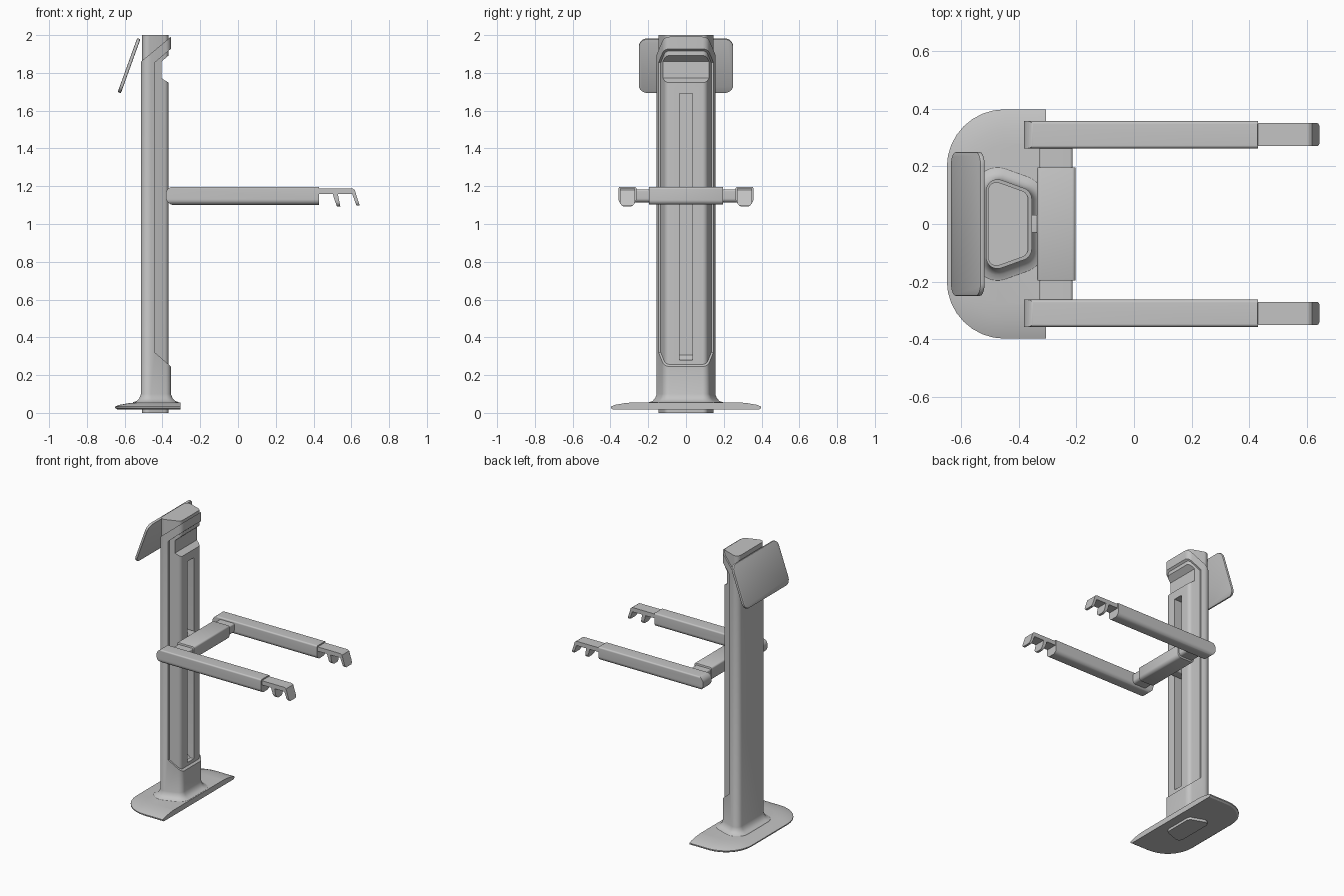
import bpy, bmesh, math
from mathutils import Vector, Matrix

cube = bpy.data.objects.get("Cube")
if cube:
    bpy.data.objects.remove(cube, do_unlink=True)

grey = bpy.data.materials.new("plain grey")
grey.use_nodes = True
colour = (0.55, 0.55, 0.55, 1)
grey.diffuse_color = colour
grey.node_tree.nodes["Principled BSDF"].inputs["Base Color"].default_value = colour
parts = []


def rounded(corners, off=0.0, steps=8):
    """Convex counter-clockwise outline of (x, y, radius) corners, grown by off."""
    pts = []
    n = len(corners)
    for i, (x, y, r) in enumerate(corners):
        p = Vector((x, y))
        a = (p - Vector(corners[i - 1][:2])).normalized()
        b = (Vector(corners[(i + 1) % n][:2]) - p).normalized()
        na, nb = Vector((a.y, -a.x)), Vector((b.y, -b.x))
        dot = max(-1, min(1, na.dot(nb)))
        centre = p - (na + nb) * (r / (1 + dot))
        start, turn = math.atan2(na.y, na.x), math.acos(dot)
        for k in range(steps + 1):
            t = start + turn * k / steps
            pts.append(centre + (r + off) * Vector((math.cos(t), math.sin(t))))
    return pts


def rect(u0, u1, v0, v1, low, high=None):
    high = low if high is None else high
    return rounded([(u0, v0, low), (u1, v0, low), (u1, v1, high), (u0, v1, high)])


def loft(name, rings):
    """Skin rings of equal point count and cap both ends."""
    bm = bmesh.new()
    rows = [[bm.verts.new(p) for p in ring] for ring in rings]
    n = len(rows[0])
    for lo, hi in zip(rows, rows[1:]):
        for i in range(n):
            j = (i + 1) % n
            bm.faces.new((lo[i], lo[j], hi[j], hi[i]))
    bm.faces.new(rows[0][::-1])
    bm.faces.new(rows[-1])
    bmesh.ops.recalc_face_normals(bm, faces=bm.faces)
    mesh = bpy.data.meshes.new(name)
    bm.to_mesh(mesh)
    bm.free()
    mesh.materials.append(grey)
    ob = bpy.data.objects.new(name, mesh)
    bpy.context.collection.objects.link(ob)
    parts.append(ob)
    return ob


PLACE = {"x": lambda u, v, w: (w, u, v),
         "y": lambda u, v, w: (u, w, v),
         "z": lambda u, v, w: (u, v, w)}


def prism(name, pts, axis, lo, hi):
    return loft(name, [[PLACE[axis](p[0], p[1], w) for p in pts] for w in (lo, hi)])


def apply(ob, mod):
    bpy.context.view_layer.objects.active = ob
    bpy.ops.object.modifier_apply(modifier=mod.name)


def carve(ob, cutter, operation="DIFFERENCE"):
    mod = ob.modifiers.new("carve", "BOOLEAN")
    mod.operation, mod.solver, mod.object = operation, "EXACT", cutter
    apply(ob, mod)
    parts.remove(cutter)
    bpy.data.objects.remove(cutter, do_unlink=True)


def bevel(ob, width, segments=3):
    mod = ob.modifiers.new("bevel", "BEVEL")
    mod.width, mod.segments, mod.limit_method = width, segments, "ANGLE"
    mod.angle_limit = math.radians(50)
    apply(ob, mod)


# Column section: wide rounded back, narrower front
section = [(-0.514, -0.172, 0.04), (-0.355, -0.115, 0.04),
           (-0.355, 0.115, 0.04), (-0.514, 0.172, 0.04)]


def column_ring(z, off=0.0, shift=0.0):
    return [(p.x + shift, p.y, z) for p in rounded(section, off)]


# Outer shell, flaring into the base
flare = [(0.045, 0.05), (0.057, 0.04), (0.063, 0.022), (0.078, 0.008), (0.1, 0), (2.1, 0)]
shell = loft("column_shell", [column_ring(z, off) for z, off in flare])
# Sloping top edge, and the long front opening with sloping ends
carve(shell, prism("cutter", [(-0.7, 1.705), (-0.2, 2.12), (-0.2, 2.4), (-0.7, 2.4)],
                   "y", -0.4, 0.4))
carve(shell, prism("cutter", [(-0.44, 0.32), (-0.2, 0.11), (-0.2, 2.06), (-0.44, 1.855)],
                   "y", -0.4, 0.4))

# Inner core: foot, front panel and top cap
core = loft("column_core", [column_ring(z, -0.01, -0.003) for z in (0, 2.0)])
carve(core, prism("cutter", [(-0.405, 1.772), (-0.3, 1.705), (-0.3, 1.95), (-0.405, 1.86)],
                  "y", -0.125, 0.125))
carve(core, prism("cutter", rect(-0.035, 0.035, 0.28, 1.69, 0.003), "x", -0.425, -0.3))

# Base plate: domed, rounded at the back and cut straight at the front
plate = [(-0.65, -0.398, 0.2), (0.1, -0.398, 0.2), (0.1, 0.398, 0.2), (-0.65, 0.398, 0.2)]
levels = [(0.018, -0.012), (0.026, 0), (0.034, 0), (0.043, -0.025), (0.051, -0.07), (0.056, -0.12)]
loft("base_plate", [[(min(p.x, -0.305), p.y, z) for p in rounded(plate, off)]
                    for z, off in levels])

# Tilted screen plate behind the head
screen = prism("screen_plate", rect(-0.152, 0.152, -0.25, 0.25, 0.045), "z", -0.009, 0.009)
bevel(screen, 0.005, 2)
tilt = Matrix.Rotation(math.atan2(-0.285, 0.103), 4, "Y")
screen.data.transform(Matrix.Translation((-0.577, 0, 1.838)) @ tilt)

# Carriage: slide block, cross bar and hinge pins
prism("slide_block", rect(-0.032, 0.032, 1.115, 1.18, 0.006), "x", -0.43, -0.3)
cross_bar = prism("cross_bar", rect(-0.336, -0.203, 1.102, 1.196, 0.025, 0.012), "y", -0.197, 0.197)
bevel(cross_bar, 0.004, 2)
prism("hinge_bar", rect(-0.329, -0.213, 1.115, 1.183, 0.02, 0.01), "y", -0.3, 0.3)

# Two arms, each with a sliding tip and two hooks
hook = [(0.38, 1.188), (0.606, 1.188), (0.618, 1.18), (0.644, 1.098), (0.627, 1.098),
        (0.605, 1.158), (0.529, 1.158), (0.542, 1.092), (0.524, 1.092), (0.508, 1.137),
        (0.502, 1.158), (0.38, 1.158)]
for side, label in ((-1, "right"), (1, "left")):
    y = 0.31 * side
    arm_side = rounded([(-0.382, 1.1, 0.045), (0.43, 1.1, 0.002),
                        (0.43, 1.198, 0.002), (-0.382, 1.198, 0.04)])
    arm = prism(label + "_arm", arm_side, "y", y - 0.1, y + 0.1)
    carve(arm, prism("cutter", rect(y - 0.047, y + 0.047, 1.101, 1.197, 0.03, 0.01),
                     "x", -0.5, 0.5), "INTERSECT")
    tip = prism(label + "_arm_tip", hook, "y", y - 0.1, y + 0.1)
    carve(tip, prism("cutter", rect(y - 0.04, y + 0.04, 1.091, 1.2, 0.03, 0.003),
                     "x", 0.3, 0.8), "INTERSECT")

# Smooth shading with sharp edges kept
bpy.ops.object.select_all(action="DESELECT")
for ob in parts:
    ob.select_set(True)
bpy.context.view_layer.objects.active = parts[0]
bpy.ops.object.shade_smooth_by_angle(angle=math.radians(30))
